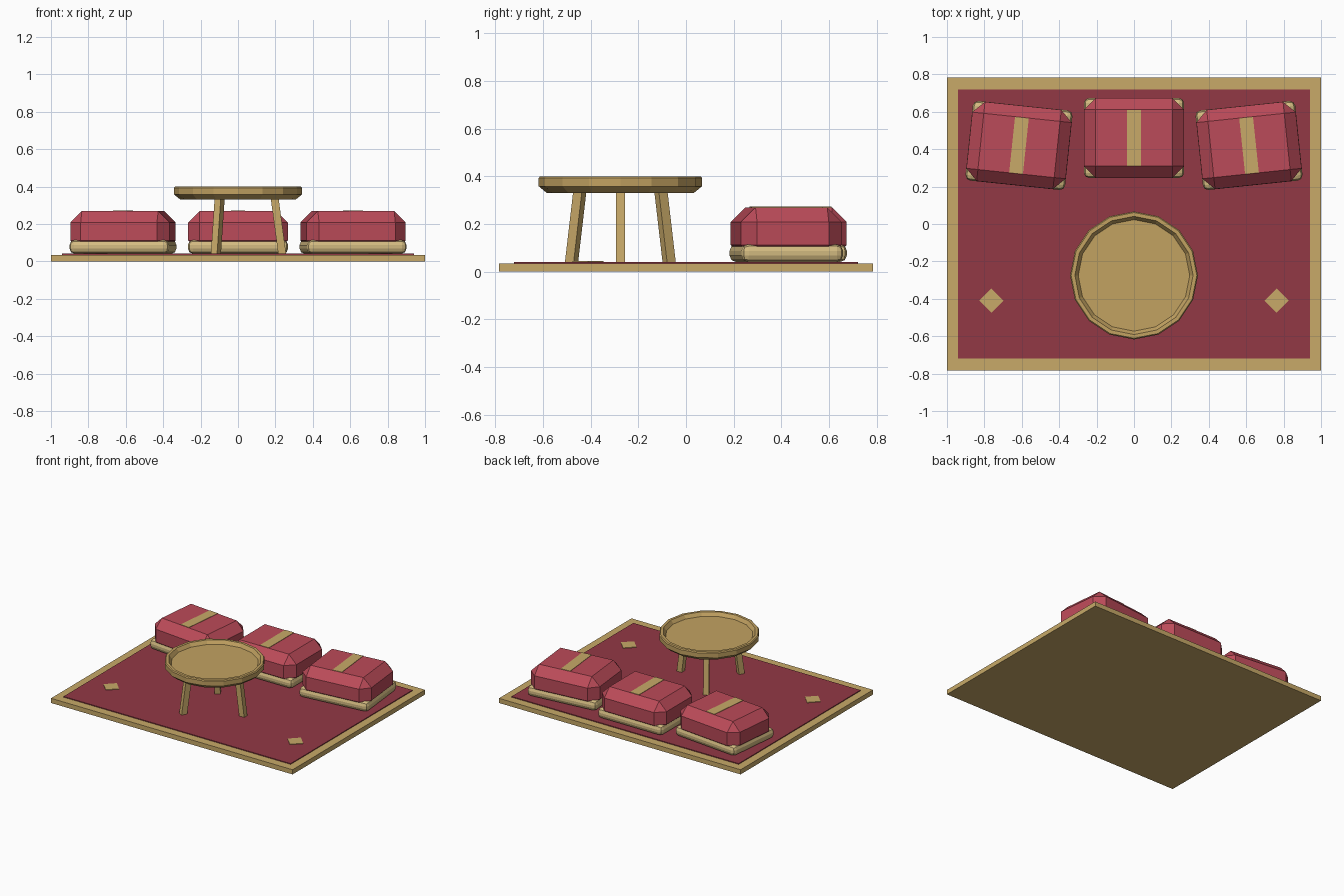
import bpy, bmesh, math
from mathutils import Matrix, Vector

if "Cube" in bpy.data.objects:
    bpy.data.objects.remove(bpy.data.objects["Cube"])


def material(name, rgb):
    m = bpy.data.materials.new(name)
    m.diffuse_color = (*rgb, 1)
    m.use_nodes = True
    m.node_tree.nodes["Principled BSDF"].inputs["Base Color"].default_value = m.diffuse_color
    return m


GOLD = material("gold", (0.58, 0.40, 0.14))
TRIM = material("pale_gold", (0.66, 0.50, 0.22))
WOOD = material("wood", (0.54, 0.36, 0.12))
RUG = material("rug_red", (0.29, 0.04, 0.06))
RED = material("cushion_red", (0.50, 0.07, 0.10))


def finish(name, bm, mat):
    bmesh.ops.recalc_face_normals(bm, faces=bm.faces)
    me = bpy.data.meshes.new(name)
    bm.to_mesh(me)
    bm.free()
    me.materials.append(mat)
    ob = bpy.data.objects.new(name, me)
    bpy.context.collection.objects.link(ob)
    return ob


def box(name, center, half, z0, z1, mat, rot=0, bevel=0, segments=1):
    bm = bmesh.new()
    bmesh.ops.create_cube(bm, size=1)
    bmesh.ops.scale(bm, vec=(2 * half[0], 2 * half[1], z1 - z0), verts=bm.verts)
    if bevel:
        bmesh.ops.bevel(bm, geom=bm.edges[:], offset=bevel, segments=segments,
                        profile=0.5, affect='EDGES')
    ob = finish(name, bm, mat)
    ob.location = (center[0], center[1], (z0 + z1) / 2)
    ob.rotation_euler.z = rot
    return ob


# Rug with gold border, red field and two corner diamonds
box("rug_border", (0, 0), (1, 0.783), 0, 0.035, GOLD)
box("rug_field", (0, 0), (0.94, 0.72), 0.02, 0.041, RUG)
for side, x in (("left", -0.762), ("right", 0.762)):
    box(side + "_diamond", (x, -0.41), (0.046, 0.046), 0.03, 0.045, GOLD, math.pi / 4)

# Three cushions, the outer two turned towards the table
for side, x, y, rot in (("left", -0.615, 0.42, -6), ("middle", 0, 0.46, 0),
                        ("right", 0.615, 0.42, 6)):
    r = math.radians(rot)
    box(side + "_cushion_base", (x, y), (0.268, 0.214), 0.041, 0.115, TRIM, r, 0.028, 2)
    box(side + "_cushion", (x, y), (0.267, 0.213), 0.05, 0.27, RED, r, 0.062)
    box(side + "_cushion_stripe", (x, y), (0.037, 0.15), 0.26, 0.273, GOLD, r)

# Round tray table top: a profile lathed to 16 sides
SIDES = 16
TABLE = Vector((0, -0.275, 0))
profile = [(0.308, 0.33), (0.342, 0.358), (0.342, 0.393), (0.336, 0.40),
           (0.316, 0.40), (0.298, 0.374)]
bm = bmesh.new()
rings = []
for rad, z in profile:
    rings.append([bm.verts.new((rad * math.cos(2 * math.pi * i / SIDES),
                                rad * math.sin(2 * math.pi * i / SIDES), z))
                  for i in range(SIDES)])
for a, b in zip(rings, rings[1:]):
    for i in range(SIDES):
        j = (i + 1) % SIDES
        bm.faces.new((a[i], a[j], b[j], b[i]))
bm.faces.new(rings[0])
bm.faces.new(rings[-1])
finish("table_top", bm, WOOD).location = TABLE

# Three splayed square legs
for k in range(3):
    bm = bmesh.new()
    bmesh.ops.create_cube(bm, size=1)
    for v in bm.verts:
        low = v.co.z < 0
        v.co = Vector((v.co.x * 0.042 + (0.236 if low else 0.195),
                       v.co.y * 0.038, 0.041 if low else 0.345))
    bm.transform(Matrix.Rotation(2 * math.pi * k / 3, 4, 'Z'))
    finish(f"table_leg_{k + 1}", bm, GOLD).location = TABLE
